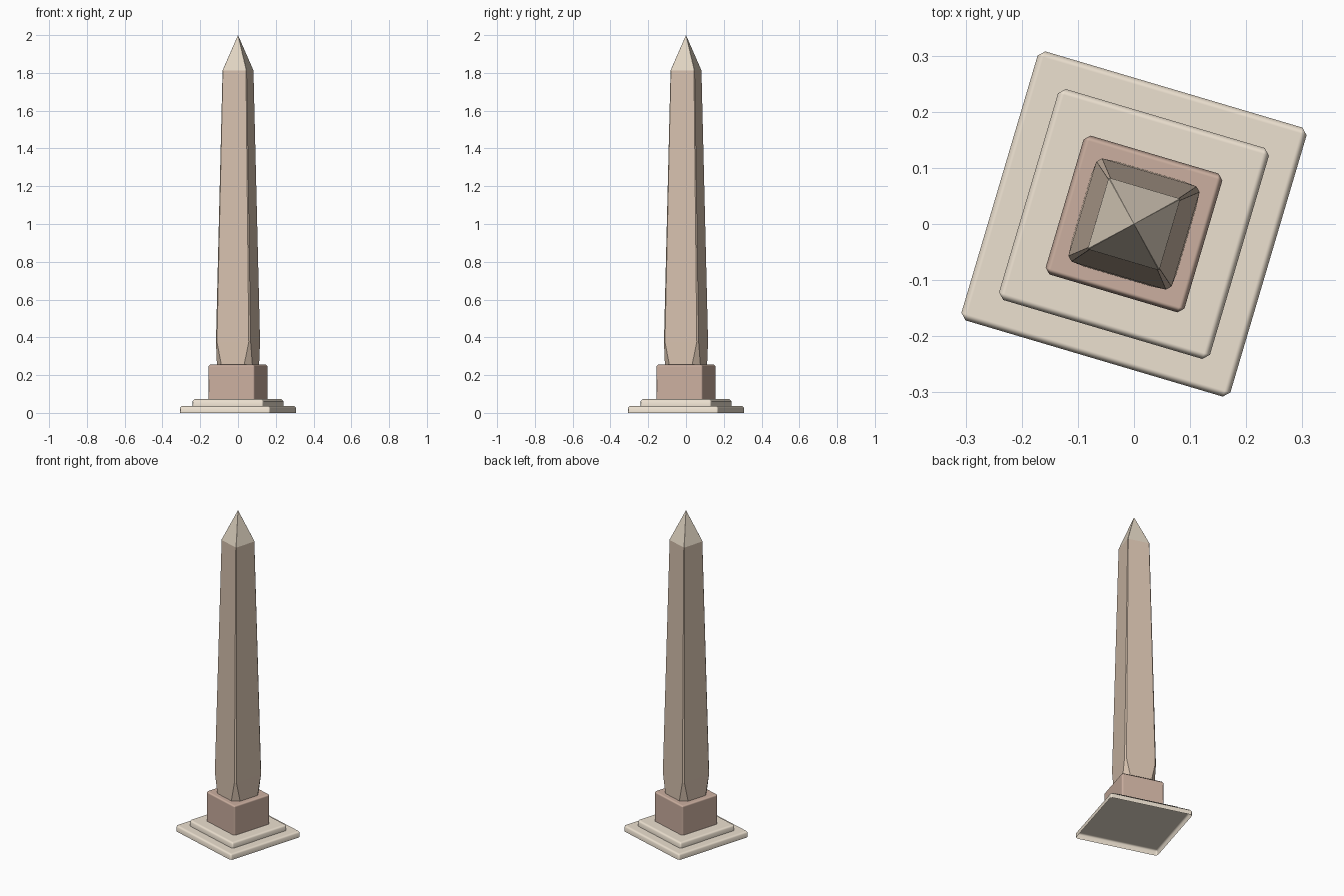
import bpy, bmesh, math
from mathutils import Matrix

if "Cube" in bpy.data.objects:
    bpy.data.objects.remove(bpy.data.objects["Cube"])

TURN = Matrix.Rotation(math.radians(-16.5), 4, 'Z')


def material(name, rgb):
    m = bpy.data.materials.new(name)
    m.diffuse_color = (*rgb, 1)
    m.use_nodes = True
    m.node_tree.nodes["Principled BSDF"].inputs["Base Color"].default_value = m.diffuse_color
    return m


def finish(name, bm, mat):
    bmesh.ops.transform(bm, matrix=TURN, verts=bm.verts)
    me = bpy.data.meshes.new(name)
    bm.to_mesh(me)
    bm.free()
    me.materials.append(mat)
    ob = bpy.data.objects.new(name, me)
    bpy.context.collection.objects.link(ob)
    return ob


def block(name, half, z0, z1, bevel, mat):
    # Open-bottomed box with softened upper and upright edges
    bm = bmesh.new()
    bmesh.ops.create_cube(bm, size=1)
    for v in bm.verts:
        v.co = (v.co.x * 2 * half, v.co.y * 2 * half, z1 if v.co.z > 0 else z0)
    edges = [e for e in bm.edges if max(v.co.z for v in e.verts) > z0 + 1e-4]
    bmesh.ops.bevel(bm, geom=edges, offset=bevel, segments=1,
                    profile=0.5, affect='EDGES')
    bm.normal_update()
    bmesh.ops.delete(bm, geom=[f for f in bm.faces if f.normal.z < -0.9],
                     context='FACES_ONLY')
    for f in bm.faces:
        f.smooth = True
    ob = finish(name, bm, mat)
    ob.modifiers.new("weighted_normals", 'WEIGHTED_NORMAL').weight = 100
    return ob


def ring(bm, half, cut, z):
    # Square outline with its four corners cut off
    pts = []
    for k in range(4):
        r = Matrix.Rotation(k * math.pi / 2, 2)
        for x, y in ((half, half - cut), (half - cut, half)):
            pts.append((r[0][0] * x + r[0][1] * y, r[1][0] * x + r[1][1] * y, z))
    return [bm.verts.new(p) for p in pts]


def bridge(bm, a, b):
    for i in range(8):
        j = (i + 1) % 8
        bm.faces.new((a[i], a[j], b[j], b[i]))


pale = material("pale_stone", (0.84, 0.75, 0.63))
pink = material("pink_stone", (0.60, 0.43, 0.35))
tan = material("tan_stone", (0.67, 0.53, 0.42))
cap = material("cap_stone", (0.75, 0.66, 0.54))

# Stepped base and pedestal
block("lower_step", 0.25, 0, 0.037, 0.011, pale)
block("upper_step", 0.196, 0.037, 0.073, 0.011, pale)
block("pedestal", 0.129, 0.073, 0.255, 0.01, pink)

# Tapering shaft, open at both ends, with corner chamfers widening at the foot
bm = bmesh.new()
rings = [ring(bm, h, c, z) for h, c, z in
         ((0.0978, 0.035, 0.255), (0.0958, 0.008, 0.375), (0.0665, 0.003, 1.812))]
for a, b in zip(rings, rings[1:]):
    bridge(bm, a, b)
finish("shaft", bm, tan)

# Pyramid tip
bm = bmesh.new()
base = ring(bm, 0.0665, 0.001, 1.812)
apex = bm.verts.new((0, 0, 2.0))
for i in range(8):
    bm.faces.new((base[i], base[(i + 1) % 8], apex))
finish("pyramid_tip", bm, cap)
